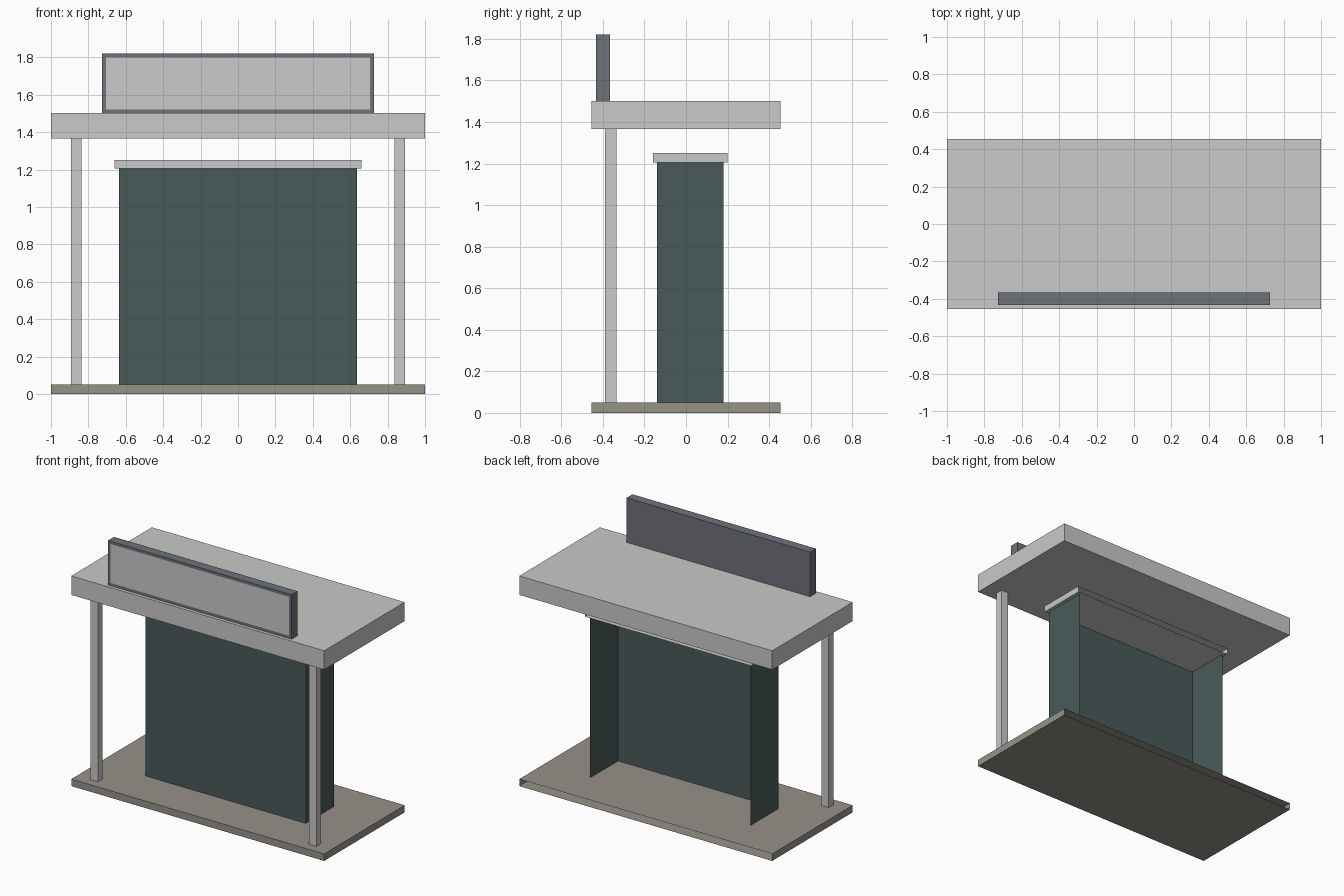
import bpy
import bmesh
from mathutils import Vector

if "Cube" in bpy.data.objects:
    bpy.data.objects.remove(bpy.data.objects["Cube"], do_unlink=True)


def material(name, rgb):
    """Flat material from an 8-bit display colour."""
    linear = [((c / 255 + 0.055) / 1.055) ** 2.4 for c in rgb] + [1.0]
    mat = bpy.data.materials.new(name)
    mat.use_nodes = True
    mat.diffuse_color = linear
    bsdf = mat.node_tree.nodes["Principled BSDF"]
    bsdf.inputs["Base Color"].default_value = linear
    bsdf.inputs["Roughness"].default_value = 0.8
    return mat


LIGHT = material("light_grey", (200, 202, 200))
TEAL = material("dark_teal", (74, 90, 90))
STONE = material("warm_grey", (150, 146, 137))
SLATE = material("slate_grey", (110, 114, 122))

FRONT, BACK = Vector((0, -1, 0)), Vector((0, 1, 0))
UP, DOWN = Vector((0, 0, 1)), Vector((0, 0, -1))


def box(name, x, y, z, mat, open_sides=(), panel=None):
    """Box from ranges; may lack some sides or have a framed front panel."""
    bm = bmesh.new()
    bmesh.ops.create_cube(bm, size=1)
    for v in bm.verts:
        v.co = [lo + (c + 0.5) * (hi - lo) for c, (lo, hi) in zip(v.co, (x, y, z))]
    bm.normal_update()
    gone = [f for f in bm.faces if any(f.normal.dot(d) > 0.9 for d in open_sides)]
    bmesh.ops.delete(bm, geom=gone, context='FACES')
    mesh = bpy.data.meshes.new(name)
    mesh.materials.append(mat)
    if panel:
        mesh.materials.append(panel)
        face = next(f for f in bm.faces if f.normal.dot(FRONT) > 0.9)
        bmesh.ops.inset_region(bm, faces=[face], thickness=0.02, use_even_offset=True)
        face.material_index = 1
    bm.to_mesh(mesh)
    bm.free()
    obj = bpy.data.objects.new(name, mesh)
    bpy.context.collection.objects.link(obj)
    return obj


# Floor slab and counter, open at the back
box("base", (-1, 1), (-0.455, 0.455), (0, 0.05), STONE, [BACK])
box("counter_body", (-0.635, 0.635), (-0.14, 0.18), (0.05, 1.205), TEAL, [BACK, UP, DOWN])
box("counter_top", (-0.66, 0.66), (-0.16, 0.2), (1.205, 1.25), LIGHT, [BACK])

# Front posts carrying the roof
for side, sign in (("left", 1), ("right", -1)):
    mid = sign * 0.864
    box(side + "_post", (mid - 0.028, mid + 0.028), (-0.39, -0.335), (0.05, 1.367), LIGHT)
box("roof", (-1, 1), (-0.455, 0.455), (1.367, 1.502), LIGHT)

# Blank sign board with a framed front panel
box("sign_board", (-0.726, 0.726), (-0.432, -0.365), (1.502, 1.82), SLATE, panel=LIGHT)
